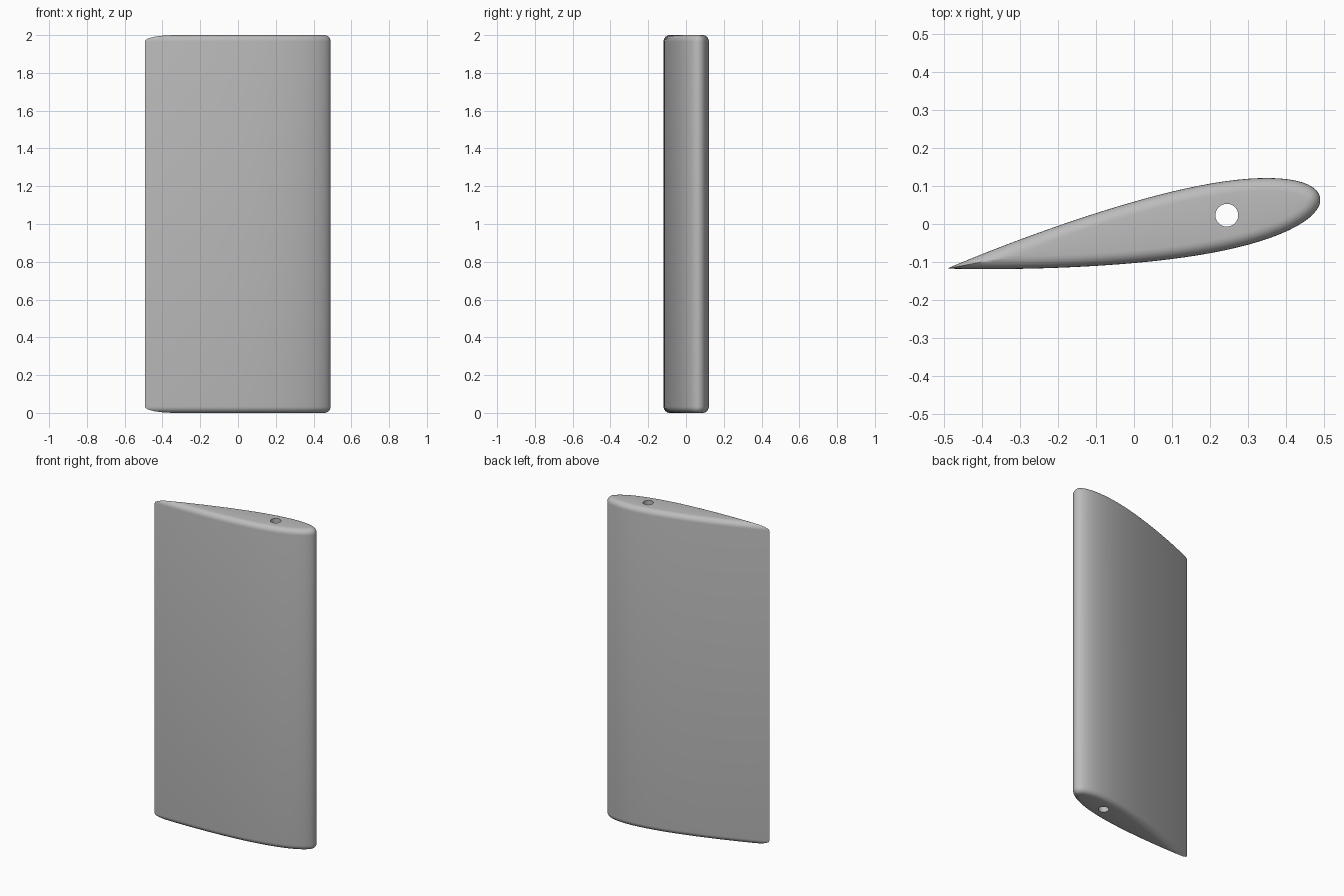
import bpy
import bmesh
from math import sin, cos, pi, sqrt, radians
from mathutils import Vector, Matrix

cube = bpy.data.objects.get("Cube")
if cube:
    bpy.data.objects.remove(cube, do_unlink=True)

SPAN, CHORD, THICK = 2.0, 1.0, 0.18
FILLET, RINGS, STATIONS = 0.033, 6, 40
PITCH = radians(10.8)
LEADING = Vector((0.49, 0.07))

metal = bpy.data.materials.new("plain grey")
metal.use_nodes = True
grey = (0.5, 0.5, 0.5, 1)
metal.diffuse_color = grey
metal.node_tree.nodes["Principled BSDF"].inputs["Base Color"].default_value = grey


def half_thickness(t):
    return 5 * THICK * (0.2969 * sqrt(t) - 0.126 * t - 0.3516 * t**2
                        + 0.2843 * t**3 - 0.1036 * t**4)


def section_point(i):
    """Outline point; i runs from trailing edge over the back to the front side."""
    a = pi * (i / STATIONS - 1)
    t = (1 - cos(a)) / 2
    y = half_thickness(max(t, 0)) * (1 if i <= STATIONS else -1)
    return Vector((-t * CHORD, y if 0 < i < 2 * STATIONS else 0))


# Symmetric section outline with inward normals and room to the chord line
COUNT = 2 * STATIONS
outline = [section_point(i) for i in range(COUNT)]
inward, room = [], []
for i, p in enumerate(outline):
    d = outline[(i + 1) % COUNT] - outline[i - 1]
    n = Vector((d.y, -d.x)).normalized()
    if i == 0:
        n = Vector((1, 0))
    inward.append(n)
    room.append(0 if i == 0 else abs(p.y / n.y) if abs(n.y) > 0.01 else 1)

# Rows of vertices: rounded lower rim, straight wall, rounded upper rim
bm = bmesh.new()
turn = Matrix.Rotation(PITCH, 2)


def add_row(inset, upper):
    row = []
    for p, n, limit in zip(outline, inward, room):
        depth = min(inset, limit)
        rise = FILLET - sqrt(FILLET**2 - (FILLET - depth)**2)
        xy = turn @ (p + n * depth) + LEADING
        row.append(bm.verts.new((xy.x, xy.y, SPAN - rise if upper else rise)))
    return row


insets = [FILLET * (1 - sin(pi / 2 * k / RINGS)) for k in range(RINGS + 1)]
rows = [add_row(d, False) for d in insets] + [add_row(d, True) for d in reversed(insets)]
for low, high in zip(rows, rows[1:]):
    for i in range(COUNT):
        j = (i + 1) % COUNT
        bm.faces.new((low[i], low[j], high[j], high[i]))

# Flat end caps, built as strips across the section
for row in (rows[0], rows[-1]):
    for i in range(STATIONS):
        strip = [row[i], row[i + 1], row[-i - 1], row[-i]]
        strip = list(dict.fromkeys(strip))
        if len(strip) > 2:
            bm.faces.new(strip)

bmesh.ops.remove_doubles(bm, verts=bm.verts, dist=0.0002)
bmesh.ops.dissolve_degenerate(bm, edges=bm.edges, dist=0.0001)
bmesh.ops.recalc_face_normals(bm, faces=bm.faces)
mesh = bpy.data.meshes.new("wing_section")
bm.to_mesh(mesh)
bm.free()
wing = bpy.data.objects.new("wing_section", mesh)
bpy.context.collection.objects.link(wing)
mesh.materials.append(metal)

# Spar hole through the whole span at quarter chord
hole = turn @ Vector((-CHORD / 4, 0)) + LEADING
bpy.ops.mesh.primitive_cylinder_add(vertices=32, radius=0.03, depth=SPAN + 0.4,
                                    location=(hole.x, hole.y, SPAN / 2))
cutter = bpy.context.object
cutter.name = "spar_hole_cutter"
cutter.hide_render = True
cutter.data.materials.append(metal)
cut = wing.modifiers.new("spar_hole", 'BOOLEAN')
cut.operation = 'DIFFERENCE'
cut.solver = 'EXACT'
cut.object = cutter

bpy.ops.object.select_all(action='DESELECT')
wing.select_set(True)
bpy.context.view_layer.objects.active = wing
bpy.ops.object.modifier_apply(modifier=cut.name)
bpy.data.objects.remove(cutter, do_unlink=True)
bpy.ops.object.shade_smooth_by_angle(angle=radians(35))
